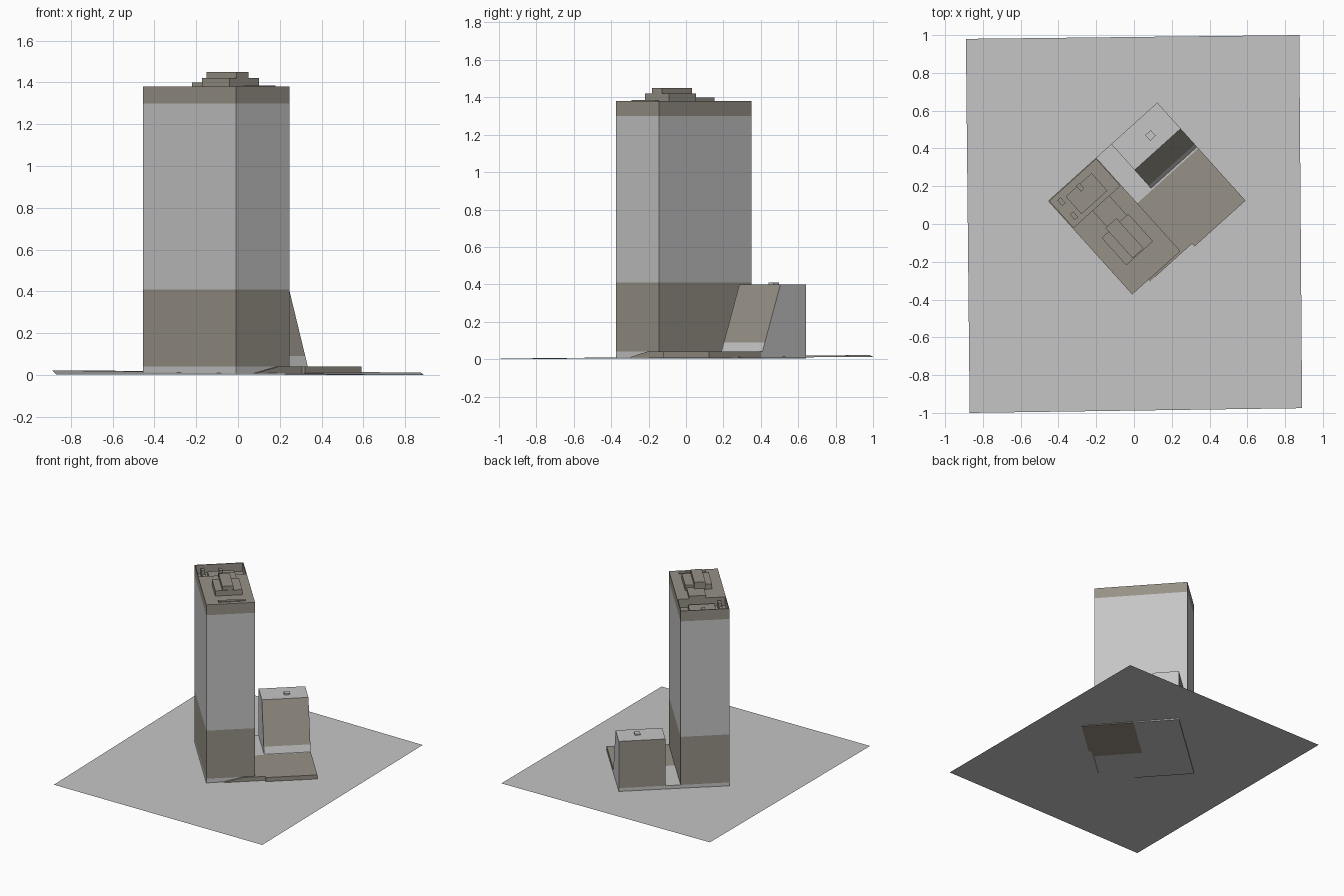
import bpy
import bmesh
import math
from mathutils import Matrix, Vector

cube = bpy.data.objects.get("Cube")
if cube:
    bpy.data.objects.remove(cube, do_unlink=True)


def material(name, rgb):
    m = bpy.data.materials.new(name)
    m.use_nodes = True
    colour = (*rgb, 1.0)
    m.diffuse_color = colour
    bsdf = m.node_tree.nodes["Principled BSDF"]
    bsdf.inputs["Base Color"].default_value = colour
    bsdf.inputs["Roughness"].default_value = 0.9
    return m


GREY = material("pale grey", (0.56, 0.56, 0.56))
BROWN = material("stone brown", (0.31, 0.285, 0.24))

# Site axes: u runs across the tower, v along its long side
ORIGIN = Vector((-0.455, 0.122, 0))
TURN = Matrix.Rotation(math.radians(42), 3, "Z")


def site(u, v, z):
    return ORIGIN + TURN @ Vector((u, -v, z))


def finish(name, bm, mats, rule=None):
    bmesh.ops.recalc_face_normals(bm, faces=bm.faces)
    if rule:
        for f in bm.faces:
            f.material_index = rule(f)
    mesh = bpy.data.meshes.new(name)
    bm.to_mesh(mesh)
    bm.free()
    for m in mats:
        mesh.materials.append(m)
    ob = bpy.data.objects.new(name, mesh)
    bpy.context.collection.objects.link(ob)
    return ob


def prism(name, lower, upper, mats, rule=None):
    """Solid between two matching outlines given in site coordinates."""
    bm = bmesh.new()
    a = [bm.verts.new(site(*p)) for p in lower]
    b = [bm.verts.new(site(*p)) for p in upper]
    bm.faces.new(a)
    bm.faces.new(b)
    n = len(a)
    for i in range(n):
        j = (i + 1) % n
        bm.faces.new((a[i], a[j], b[j], b[i]))
    return finish(name, bm, mats, rule)


def box(name, u0, u1, v0, v1, z0, z1, mat):
    outline = [(u0, v0), (u1, v0), (u1, v1), (u0, v1)]
    return prism(name, [(u, v, z0) for u, v in outline],
                 [(u, v, z1) for u, v in outline], [mat])


# Gently sloping ground sheet
bm = bmesh.new()
corners = [(-0.89, 0.98, 0.022), (-0.87, -1.0, 0.003),
           (0.89, -0.975, 0.0), (0.875, 1.0, 0.012)]
bm.faces.new([bm.verts.new(c) for c in corners])
bmesh.ops.triangulate(bm, faces=bm.faces[:])
finish("ground", bm, [GREY])

# Plinth and podium
W, L = 0.343, 0.666
FAR = 0.778
box("tower_plinth", 0, W, 0, L, 0.004, 0.04, GREY)
box("court_plinth", W, FAR, 0, 0.325, 0.004, 0.04, GREY)
box("podium", W, FAR, 0.325, L, 0.004, 0.04, BROWN)
box("podium_front", 0.415, FAR, L, 0.698, 0.004, 0.04, BROWN)
ramp = [(0.1, 0.005), (0.26, 0.04), (0.415, 0.04), (0.415, 0.005)]
prism("entrance_ramp", [(u, L, z) for u, z in ramp],
      [(u, L + 0.012, z) for u, z in ramp], [BROWN])

# Tower in stacked bands
box("tower_lower", 0, W, 0, L, 0.04, 0.41, BROWN)
box("tower_shaft", 0, W, 0, L, 0.41, 1.30, GREY)

# Crown: solid roof with a sunken service deck behind a parapet
TOP, DECK, EDGE, T = 1.38, 1.315, 0.195, 0.006
box("crown", 0, W, EDGE, L, 1.30, TOP, BROWN)
box("service_deck", 0, W, 0, EDGE, 1.30, DECK, BROWN)
box("parapet_end", 0, W, 0, T, DECK, TOP, BROWN)
for side, u in (("left", W - T), ("right", 0)):
    box("parapet_" + side, u, u + T, T, EDGE, DECK, TOP, BROWN)

# Deck machinery
box("deck_plant", 0.085, 0.27, 0.045, 0.17, DECK, 1.345, BROWN)
for i, (u, v) in enumerate([(0.05, 0.05), (0.05, 0.15), (0.175, 0.06)]):
    box(f"deck_unit_{i + 1}", u - 0.012, u + 0.012, v - 0.02, v + 0.02,
        DECK, 1.365, BROWN)

# Stepped penthouse and roof plate
box("penthouse_link", 0.14, 0.26, EDGE, 0.335, TOP, 1.40, BROWN)
box("penthouse_base", 0.08, 0.27, 0.335, 0.53, TOP, 1.42, BROWN)
box("penthouse_top", 0.13, 0.208, 0.31, 0.525, 1.40, 1.45, BROWN)
box("roof_plate", 0.09, 0.28, 0.612, 0.636, TOP, 1.386, BROWN)

# Annex with a sloping front
profile = [(0, 0.04), (0.315, 0.04), (0.297, 0.09), (0.185, 0.40), (0, 0.40)]


def annex_rule(face):
    along = TURN.inverted() @ face.normal
    high = face.calc_center_median().z > 0.1
    return 1 if high and abs(along.y) > 0.5 else 0


prism("annex", [(0.45, v, z) for v, z in profile],
      [(FAR, v, z) for v, z in profile], [GREY, BROWN], annex_rule)
box("annex_roof_unit", 0.615, 0.655, 0.085, 0.125, 0.40, 0.41, GREY)
